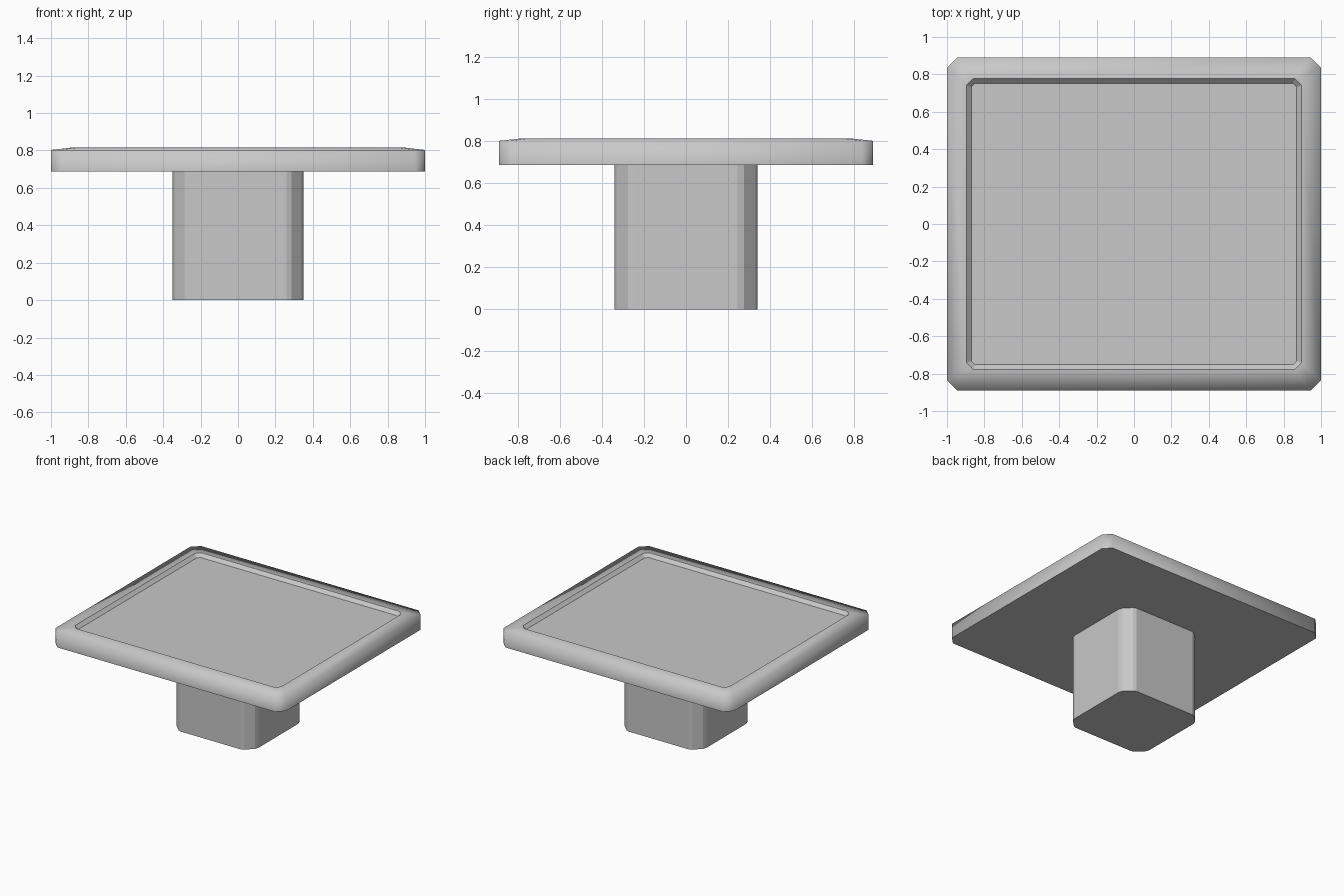
import bpy, bmesh

default = bpy.data.objects.get("Cube")
if default:
    bpy.data.objects.remove(default, do_unlink=True)

GREY = (0.58, 0.58, 0.58, 1)
grey = bpy.data.materials.new("plain grey")
grey.use_nodes = True
grey.diffuse_color = GREY
grey.node_tree.nodes["Principled BSDF"].inputs["Base Color"].default_value = GREY


def outline(hx, hy, corner):
    """Rectangle whose corners follow (inset along x, inset along y) points."""
    pts = []
    for sx, sy in ((1, 1), (-1, 1), (-1, -1), (1, -1)):
        part = [(sx * (hx - a), sy * (hy - b)) for a, b in corner]
        pts += part if sx * sy > 0 else part[::-1]
    return pts


def loft(name, rings, smooth_bands=(), sharp_rings=()):
    """Skin stacked rings (half x, half y, corner points, z) and cap both ends."""
    bm = bmesh.new()
    loops = [[bm.verts.new((x, y, z)) for x, y in outline(hx, hy, corner)]
             for hx, hy, corner, z in rings]
    n = len(loops[0])
    for band, (low, high) in enumerate(zip(loops, loops[1:])):
        for i in range(n):
            j = (i + 1) % n
            face = bm.faces.new((low[i], low[j], high[j], high[i]))
            face.smooth = band in smooth_bands
    bm.faces.new(loops[0][::-1])
    bm.faces.new(loops[-1])
    for r in sharp_rings:
        for i in range(n):
            bm.edges.get((loops[r][i], loops[r][(i + 1) % n])).smooth = False
    bmesh.ops.recalc_face_normals(bm, faces=bm.faces)
    mesh = bpy.data.meshes.new(name)
    bm.to_mesh(mesh)
    bm.free()
    mesh.materials.append(grey)
    obj = bpy.data.objects.new(name, mesh)
    bpy.context.collection.objects.link(obj)
    return obj


def chamfer(c):
    return [(0, c), (c, 0)]


# Tabletop: straight side, softly shaded rim, then a shallow recessed panel
loft("tabletop", [
    (1.0, 0.89, chamfer(0.055), 0.687),
    (1.0, 0.89, chamfer(0.055), 0.803),
    (0.895, 0.777, chamfer(0.035), 0.815),
    (0.87, 0.752, chamfer(0.02), 0.79),
], smooth_bands=(0, 1), sharp_rings=(0, 2, 3))

# Pedestal: square column with faceted corners
facets = [(0, 0.095), (0.01, 0.065), (0.065, 0.01), (0.09, 0)]
loft("pedestal", [(0.35, 0.34, facets, 0), (0.35, 0.34, facets, 0.687)])
